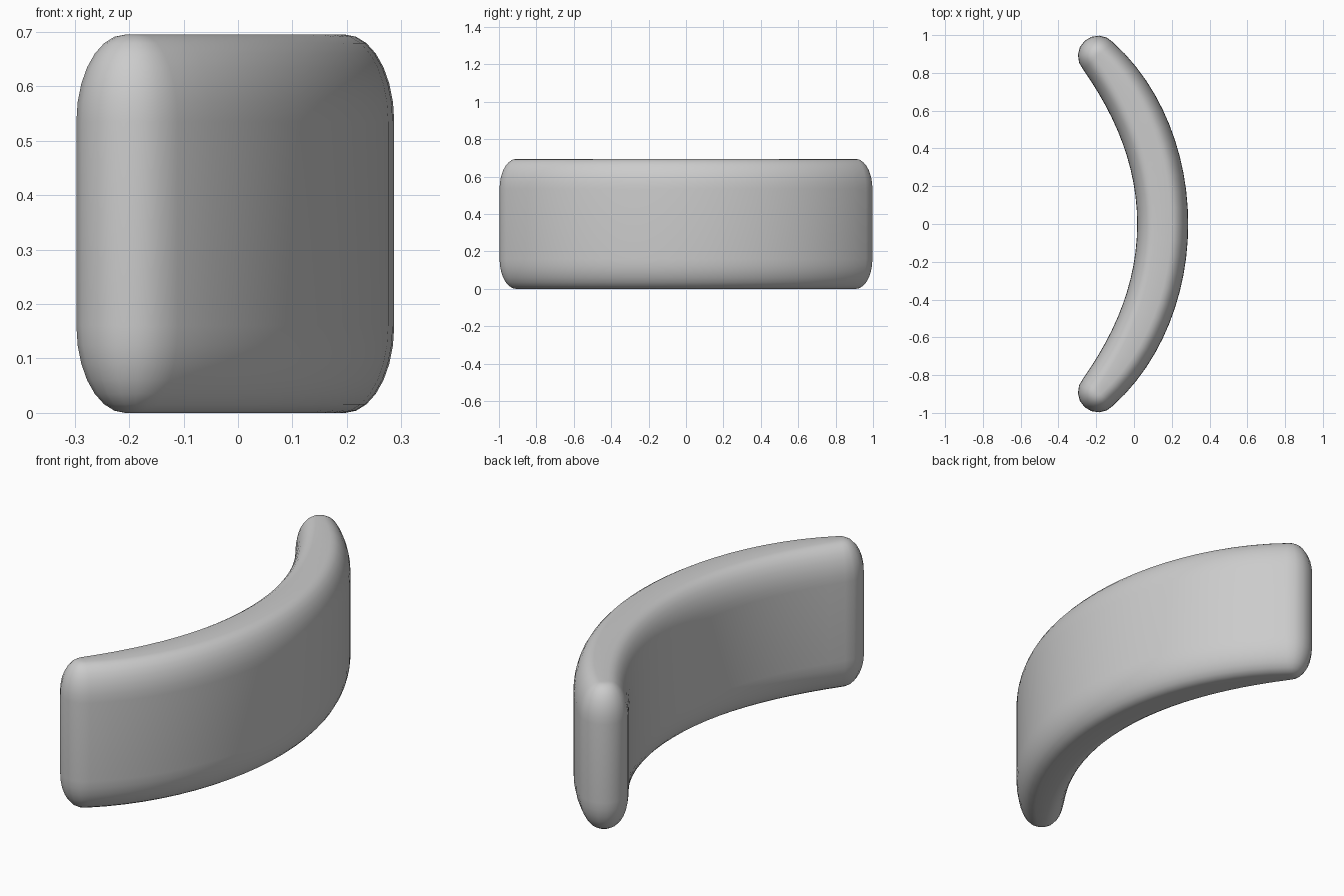
import bpy, bmesh, math

if "Cube" in bpy.data.objects:
    bpy.data.objects.remove(bpy.data.objects["Cube"])

HEIGHT = 0.695
ARC_R = 1.329            # radius of the curved spine
MID_X = 0.152            # spine position at the middle
END_ANGLE = math.asin(0.89 / ARC_R)
STATIONS, CAP = 24, 8
EDGE_IN, EDGE_H, EDGE_SEGS = 0.09, 0.16, 7   # rounded rim: inset, height, steps


def outline(inset):
    """Plan outline of the bent cushion: two long sides and two round ends."""
    def place(a, direction, r):
        cx = MID_X - ARC_R + ARC_R * math.cos(a)
        return (cx + r * math.cos(direction), ARC_R * math.sin(a) + r * math.sin(direction))

    def radius(a):
        return 0.135 - 0.028 * (a / END_ANGLE) ** 4 - inset

    angles = [END_ANGLE * (2 * i / STATIONS - 1) for i in range(STATIONS + 1)]
    pts = [place(a, a, radius(a)) for a in angles]
    pts += [place(END_ANGLE, END_ANGLE + math.pi * k / CAP, radius(END_ANGLE))
            for k in range(1, CAP)]
    pts += [place(a, a + math.pi, radius(a)) for a in reversed(angles)]
    pts += [place(-END_ANGLE, -END_ANGLE + math.pi + math.pi * k / CAP, radius(END_ANGLE))
            for k in range(1, CAP)]
    return pts


# Layers of (height, inset) following an elliptical rim
rim = [(EDGE_H * (1 - math.cos(t)), EDGE_IN * (1 - math.sin(t)))
       for t in (math.pi / 2 * i / EDGE_SEGS for i in range(EDGE_SEGS + 1))]
layers = rim + [(HEIGHT - z, d) for z, d in reversed(rim)]

# Curved cushion
bm = bmesh.new()
rings = [[bm.verts.new((x, y, z)) for x, y in outline(d)] for z, d in layers]
n = len(rings[0])
for low, high in zip(rings, rings[1:]):
    for i in range(n):
        j = (i + 1) % n
        bm.faces.new((low[i], low[j], high[j], high[i]))

# Top and bottom strips between the long sides, plus the small end fans
for ring in (rings[0], rings[-1]):
    back = STATIONS + CAP
    for i in range(STATIONS):
        opp = back + STATIONS - i
        bm.faces.new((ring[i], ring[i + 1], ring[opp - 1], ring[opp]))
    bm.faces.new(ring[STATIONS:back + 1])
    bm.faces.new(ring[back + STATIONS:] + [ring[0]])
bmesh.ops.recalc_face_normals(bm, faces=bm.faces)
for f in bm.faces:
    f.smooth = True

mesh = bpy.data.meshes.new("curved_cushion")
bm.to_mesh(mesh)
bm.free()
bpy.context.collection.objects.link(bpy.data.objects.new("curved_cushion", mesh))
